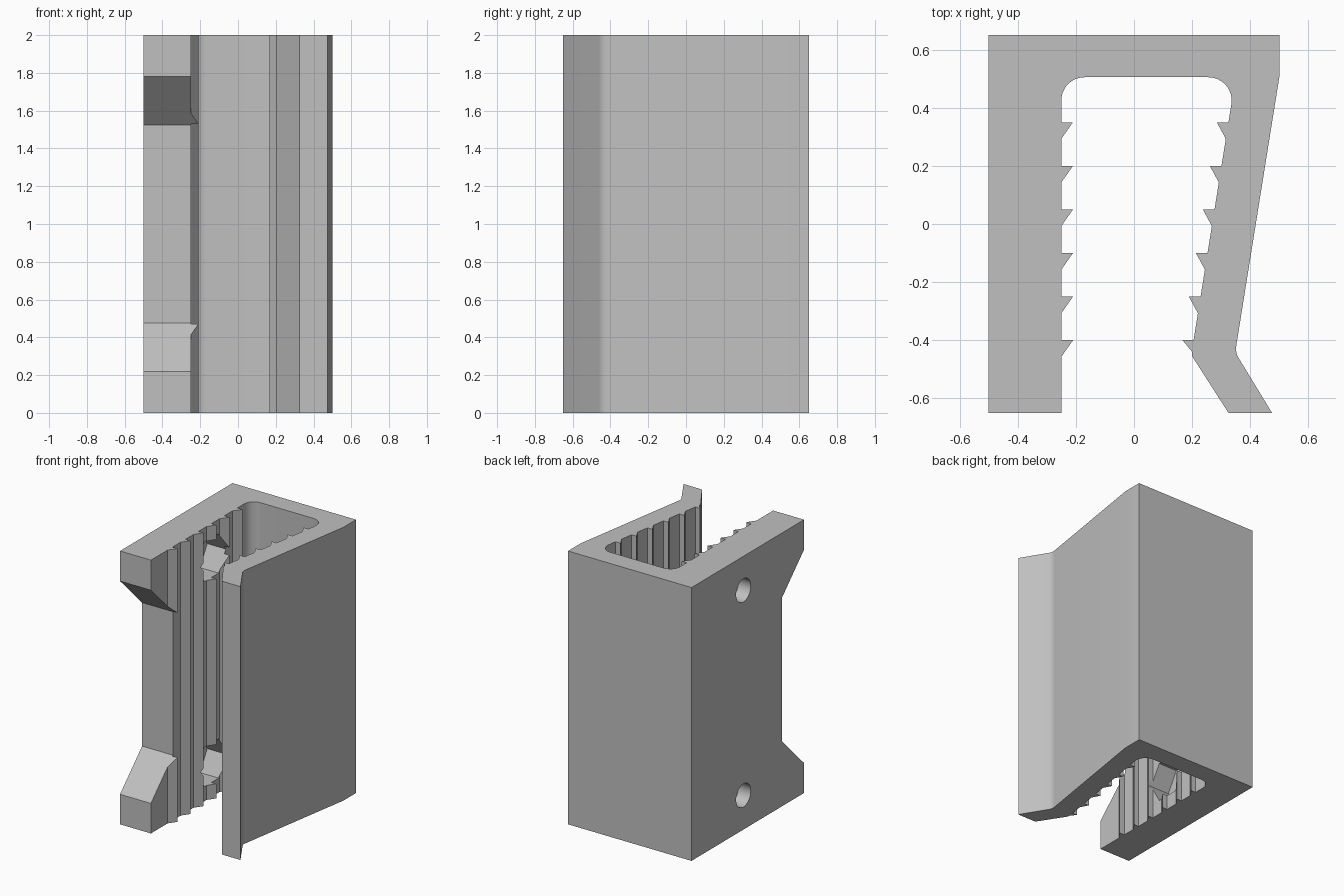
import bpy
import bmesh
from math import cos, sin, radians
from mathutils import Vector

default = bpy.data.objects.get("Cube")
if default:
    bpy.data.objects.remove(default, do_unlink=True)

grey = bpy.data.materials.new("light_grey")
grey.use_nodes = True
grey.diffuse_color = (0.53, 0.53, 0.53, 1)
grey.node_tree.nodes["Principled BSDF"].inputs["Base Color"].default_value = grey.diffuse_color


def arc(cx, cy, r, start, end, steps):
    angles = [radians(start + (end - start) * i / steps) for i in range(steps + 1)]
    return [(cx + r * cos(a), cy + r * sin(a)) for a in angles]


def prism(name, points, lo, hi, along_x=False):
    """Extrude a profile: (x, y) along z, or (y, z) along x."""
    bm = bmesh.new()
    place = (lambda p: (lo, p[0], p[1])) if along_x else (lambda p: (p[0], p[1], lo))
    face = bm.faces.new([bm.verts.new(place(p)) for p in points])
    shift = Vector((hi - lo, 0, 0)) if along_x else Vector((0, 0, hi - lo))
    new = bmesh.ops.extrude_face_region(bm, geom=[face])["geom"]
    bmesh.ops.translate(bm, vec=shift, verts=[v for v in new if isinstance(v, bmesh.types.BMVert)])
    bmesh.ops.recalc_face_normals(bm, faces=bm.faces)
    mesh = bpy.data.meshes.new(name)
    bm.to_mesh(mesh)
    bm.free()
    mesh.materials.append(grey)
    obj = bpy.data.objects.new(name, mesh)
    bpy.context.collection.objects.link(obj)
    return obj


def arm_x(y):
    """Inner face of the leaning spring arm."""
    return 0.325 + 0.16 * (y - 0.35)


# Clip cross-section: thick wall, toothed channel, leaning arm with flared lip
teeth = [-0.4 + 0.15 * i for i in range(6)]
profile = [(-0.5, -0.65), (-0.25, -0.65)]
for y in teeth:
    profile += [(-0.25, y - 0.057), (-0.21, y), (-0.25, y)]
profile += arc(-0.17, 0.425, 0.08, 180, 90, 12)
profile += arc(0.256, 0.425, 0.08, 90, -9.1, 12)
for y in reversed(teeth[1:]):
    profile += [(arm_x(y), y), (arm_x(y) - 0.04, y), (arm_x(y - 0.057), y - 0.057)]
profile += [(arm_x(-0.4), -0.4), (0.167, -0.4), (0.2, -0.44), (0.2, -0.455)]
profile += [(0.325, -0.65), (0.475, -0.65)]
profile += arc(0.411, -0.4295, 0.06, 212.7, 170.9, 8)
profile += [(0.5, 0.505), (0.5, 0.65), (-0.5, 0.65)]
clip = prism("clip_body", profile, 0, 2)

# Cutters: chamfered front recess, screw holes and hexagonal nut pockets
recess = [(-0.7, 0.17), (-0.395, 0.475), (-0.395, 1.525), (-0.7, 1.83)]
cutters = [prism("front_recess_cutter", recess, -0.6, -0.1, True)]
for z in (0.25, 1.75):
    cutters.append(prism("screw_hole_cutter", arc(0.05, z, 0.085, 0, 348.75, 31), -0.6, -0.35, True))
    cutters.append(prism("nut_pocket_cutter", arc(0.05, z, 0.166, 0, 300, 5), -0.4, -0.1, True))

bpy.ops.object.select_all(action="DESELECT")
clip.select_set(True)
bpy.context.view_layer.objects.active = clip
for cutter in cutters:
    cutter.hide_render = True
    cut = clip.modifiers.new("cut", "BOOLEAN")
    cut.operation = "DIFFERENCE"
    cut.solver = "EXACT"
    cut.object = cutter
    bpy.ops.object.modifier_apply(modifier=cut.name)
    bpy.data.objects.remove(cutter, do_unlink=True)

bpy.ops.object.shade_smooth_by_angle(angle=radians(25))
